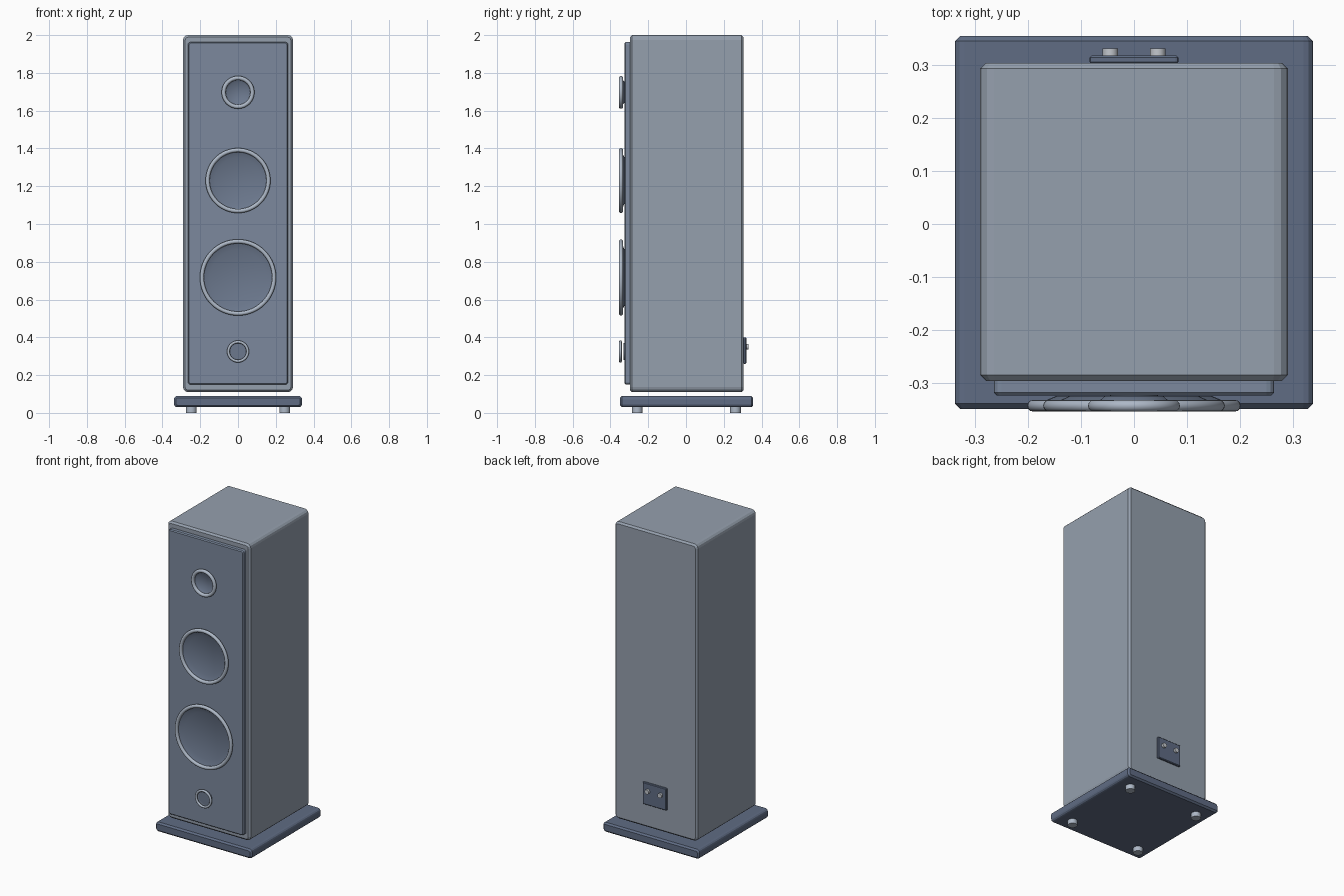
import bpy, bmesh
from math import pi, cos, sin

if "Cube" in bpy.data.objects:
    bpy.data.objects.remove(bpy.data.objects["Cube"])


def material(name, rgb):
    mat = bpy.data.materials.new(name)
    mat.diffuse_color = (*rgb, 1)
    mat.use_nodes = True
    mat.node_tree.nodes["Principled BSDF"].inputs["Base Color"].default_value = mat.diffuse_color
    return mat


CABINET = material("cabinet_grey", (0.30, 0.35, 0.42))
BAFFLE = material("baffle_slate", (0.20, 0.25, 0.34))
BASE = material("base_dark", (0.115, 0.15, 0.23))
CONE = material("cone_dark", (0.15, 0.19, 0.27))
METAL = material("metal_ring", (0.42, 0.48, 0.57))
POST = material("post_metal", (0.55, 0.58, 0.62))


def rounded_box(name, mat, x, y, z, radius, chamfer, segments=3):
    """Box from (min, max) ranges: front outline rounded, rims chamfered."""
    bm = bmesh.new()
    bmesh.ops.create_cube(bm, size=1)
    for v in bm.verts:
        for i, r in enumerate((x, y, z)):
            v.co[i] = (r[0] + r[1]) / 2 + v.co[i] * (r[1] - r[0])

    def depth_edge(e):
        return abs(e.verts[0].co.y - e.verts[1].co.y) > 1e-4

    bmesh.ops.bevel(bm, geom=[e for e in bm.edges if depth_edge(e)],
                    offset=radius, segments=segments, profile=0.5,
                    affect='EDGES')
    bmesh.ops.bevel(bm, geom=[e for e in bm.edges if not depth_edge(e)],
                    offset=chamfer, segments=1, profile=0.5, affect='EDGES')
    finish(name, mat, bm)


def finish(name, mat, bm, z=0):
    mesh = bpy.data.meshes.new(name)
    bm.to_mesh(mesh)
    bm.free()
    mesh.materials.append(mat)
    ob = bpy.data.objects.new(name, mesh)
    ob.location.z = z
    bpy.context.collection.objects.link(ob)


def cylinder(name, mat, radius, depth, location, along_y=False, sides=32):
    bpy.ops.mesh.primitive_cylinder_add(
        vertices=sides, radius=radius, depth=depth, location=location,
        rotation=(pi / 2 if along_y else 0, 0, 0))
    bpy.context.object.name = name
    bpy.context.object.data.materials.append(mat)
    bpy.ops.object.shade_smooth_by_angle(angle=pi / 6)


def ring(name, major, minor, y, z):
    bpy.ops.mesh.primitive_torus_add(
        major_radius=major, minor_radius=minor, major_segments=64,
        minor_segments=12, location=(0, y, z), rotation=(pi / 2, 0, 0))
    bpy.context.object.name = name
    bpy.context.object.data.materials.append(METAL)
    bpy.ops.object.shade_smooth()


def dish(name, rim, floor, z, y_rim=-0.344, y_floor=-0.3255, sides=64):
    """Shallow dish, wide at the front and closed at the back."""
    bm = bmesh.new()
    outer, inner = [[bm.verts.new((r * cos(2 * pi * i / sides), y,
                                   r * sin(2 * pi * i / sides)))
                     for i in range(sides)]
                    for r, y in ((rim, y_rim), (floor, y_floor))]
    for i in range(sides):
        j = (i + 1) % sides
        bm.faces.new((outer[i], outer[j], inner[j], inner[i]))
    bm.faces.new(inner)
    for f in bm.faces:
        f.smooth = True
    finish(name, CONE, bm, z)


# Cabinet, front baffle and floating base
rounded_box("cabinet", CABINET, (-0.291, 0.291), (-0.297, 0.305),
            (0.11, 2.0), 0.026, 0.011)
rounded_box("baffle", BAFFLE, (-0.265, 0.265), (-0.325, -0.28),
            (0.15, 1.963), 0.014, 0.006)
rounded_box("plinth", BASE, (-0.339, 0.339), (-0.35, 0.356),
            (0.03, 0.09), 0.018, 0.01)

# Feet
for sx in (-1, 1):
    for sy in (-1, 1):
        cylinder("foot", METAL, 0.028, 0.034,
                 (sx * 0.247, sy * 0.26 + 0.002, 0.017))

# Drivers: surround ring and dished cone
for label, z, major, floor in (("tweeter", 1.697, 0.076, 0.055),
                               ("midrange", 1.23, 0.161, 0.122),
                               ("woofer", 0.717, 0.191, 0.147)):
    ring(label + "_ring", major, 0.011, -0.344, z)
    dish(label + "_cone", major, floor, z)

# Bass port
ring("port_ring", 0.051, 0.0075, -0.347, 0.325)
cylinder("port_disc", CONE, 0.045, 0.02, (0, -0.32, 0.325), along_y=True)

# Rear terminal plate with two posts
rounded_box("terminal_plate", BASE, (-0.084, 0.084), (0.303, 0.319),
            (0.26, 0.40), 0.005, 0.004, 2)
for sx in (-1, 1):
    cylinder("terminal_post", POST, 0.0145, 0.022, (sx * 0.045, 0.321, 0.35),
             along_y=True, sides=24)
